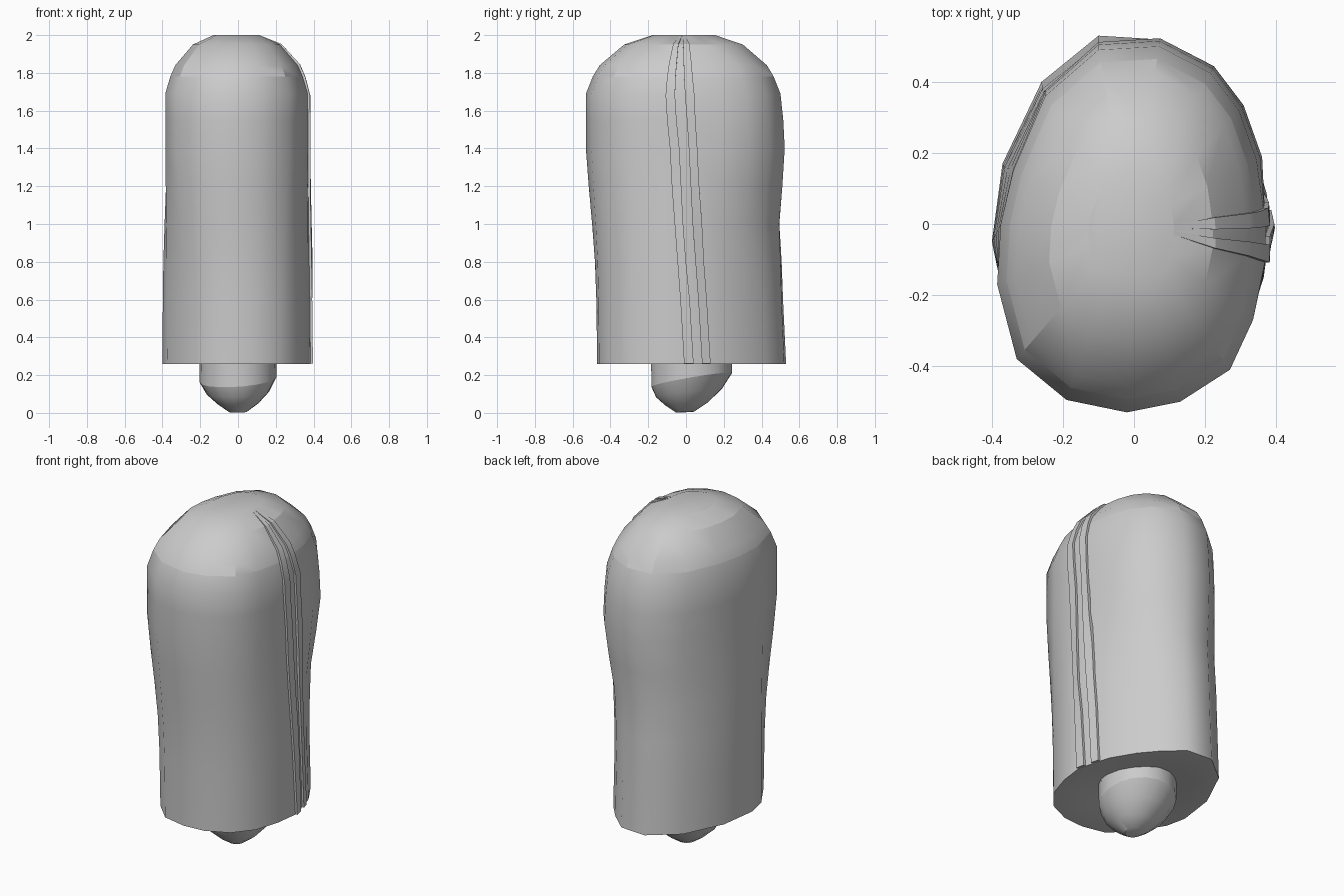
import bpy, bmesh, math
from mathutils import Vector
from mathutils.bvhtree import BVHTree

if "Cube" in bpy.data.objects:
    bpy.data.objects.remove(bpy.data.objects["Cube"])


def make(name, rings, angle=0.6, cap_start=True, cap_end=True):
    """Loft a list of equal-length closed rings into one object."""
    bm = bmesh.new()
    vs = [[bm.verts.new(p) for p in r] for r in rings]
    n = len(vs[0])
    for a, b in zip(vs, vs[1:]):
        for i in range(n):
            j = (i + 1) % n
            bm.faces.new((a[i], a[j], b[j], b[i]))
    if cap_start:
        bm.faces.new(vs[0][::-1])
    if cap_end:
        bm.faces.new(vs[-1])
    bmesh.ops.recalc_face_normals(bm, faces=bm.faces)
    tree = BVHTree.FromBMesh(bm)
    me = bpy.data.meshes.new(name)
    bm.to_mesh(me)
    bm.free()
    ob = bpy.data.objects.new(name, me)
    bpy.context.collection.objects.link(ob)
    bpy.ops.object.select_all(action='DESELECT')
    ob.select_set(True)
    bpy.context.view_layer.objects.active = ob
    bpy.ops.object.shade_smooth_by_angle(angle=angle)
    return tree


# Cross-sections of the wrapped body at the hem and at the shoulder
hem = [(-.10, .53), (.06, .52), (.17, .42), (.25, .325), (.33, .19), (.385, 0),
       (.365, -.15), (.32, -.29), (.23, -.40), (.10, -.46), (-.03, -.47), (-.17, -.44),
       (-.275, -.335), (-.375, -.17), (-.40, -.05), (-.37, .17), (-.26, .40)]
shoulder = [(-.10, .49), (.07, .50), (.215, .425), (.295, .32), (.345, .18), (.37, 0),
            (.37, -.10), (.335, -.27), (.27, -.41), (.13, -.50), (-.02, -.53), (-.19, -.495),
            (-.33, -.38), (-.385, -.17), (-.375, 0), (-.34, .15), (-.25, .36)]


def section(t, z, back=1.0, scale=1.0):
    out = []
    for a, b in zip(hem, shoulder):
        x, y = a[0] + (b[0] - a[0]) * t, a[1] + (b[1] - a[1]) * t
        if x > 0 and y > .1:
            x *= back
        y *= back if y > 0 else 1
        out.append(((x + .01) * scale - .01, (y + .01) * scale - .01, z))
    return out


# Wrapped body: recessed underside and wavy wall, smooth
wall = [section(0, .30, 1, .4), section(0, .26, 1, .7)]
for z, t, back in [(.26, 0, 1), (.6, .08, .975), (.8, .2, .97), (1.0, .45, .965),
                   (1.2, .75, 1.01), (1.4, 1, 1.045), (1.55, 1, 1.03), (1.69, 1, 1)]:
    wall.append(section(t, z, back))
wall.append(section(1, 1.78, 1, .93))
wall_surface = make("wrapped_body", wall, 1.0, cap_end=False)

# Hood: stepped dome with visible ring creases
dome = [section(1, z, 1, s) for z, s in
        [(1.78, .93), (1.84, .86), (1.95, .61), (2.0, .32)]]
dome_surface = make("hood", dome, .42, cap_start=False)


# Raised seam ribs that follow the right-hand side of the body
def rib(name, path, tip):
    out = []
    for z, y0, y1 in path:
        tree = wall_surface if z < 1.78 else dome_surface
        lift = .013 if z < 1.9 else .008

        def at(y):
            hit, normal, _, _ = tree.ray_cast(Vector((2, y, z)), Vector((-1, 0, 0)))
            n = Vector((normal.x, 0, normal.z)).normalized()
            return hit, n if n.x > 0 else -n
        (p, n), (q, m) = at(y0), at(y1)
        out.append([p - n * .02, p + n * lift, q + m * lift, q - m * .02])
    # Tapered end at the edge of the flat crown
    y0, y1 = tip
    out.append([(.112, y0, 1.975), (.112, y0, 2.0), (.112, y1, 2.0), (.112, y1, 1.975)])
    make(name, out, .4)


rib("front_seam_rib", [(.262, -.01, .04), (.6, -.03, .02), (.8, -.045, .0), (1.0, -.06, -.015),
                       (1.2, -.075, -.025), (1.4, -.085, -.035), (1.55, -.10, -.05),
                       (1.68, -.108, -.058), (1.775, -.10, -.055), (1.84, -.09, -.05),
                       (1.948, -.068, -.04)], (-.03, -.02))
rib("back_seam_rib", [(.262, .085, .13), (.6, .065, .11), (.8, .05, .095), (1.0, .035, .085),
                      (1.2, .025, .07), (1.4, .015, .06), (1.55, .005, .05),
                      (1.68, -.005, .045), (1.775, -.01, .035), (1.84, -.012, .03),
                      (1.948, -.015, .018)], (-.012, -.002))


# Core: short sleeve cut at a slant, with a rounded pointed tip
def core_ring(scale, z, tilt, cy):
    out = []
    for i in range(18):
        a = math.tau * i / 18
        x, y = .207 * scale * math.cos(a), .22 * scale * math.sin(a)
        out.append((x, y + cy, z + tilt * y + tilt * .4 * x))
    return out


make("core_sleeve", [core_ring(1, .36, 0, .03), core_ring(.98, .175, .17, .03)], .5,
     cap_end=False)
make("core_tip", [core_ring(.98, .175, .17, .03), core_ring(.80, .105, .12, .015),
                  core_ring(.52, .048, .05, 0), core_ring(.22, .004, .05, -.005)], .6,
     cap_start=False)
